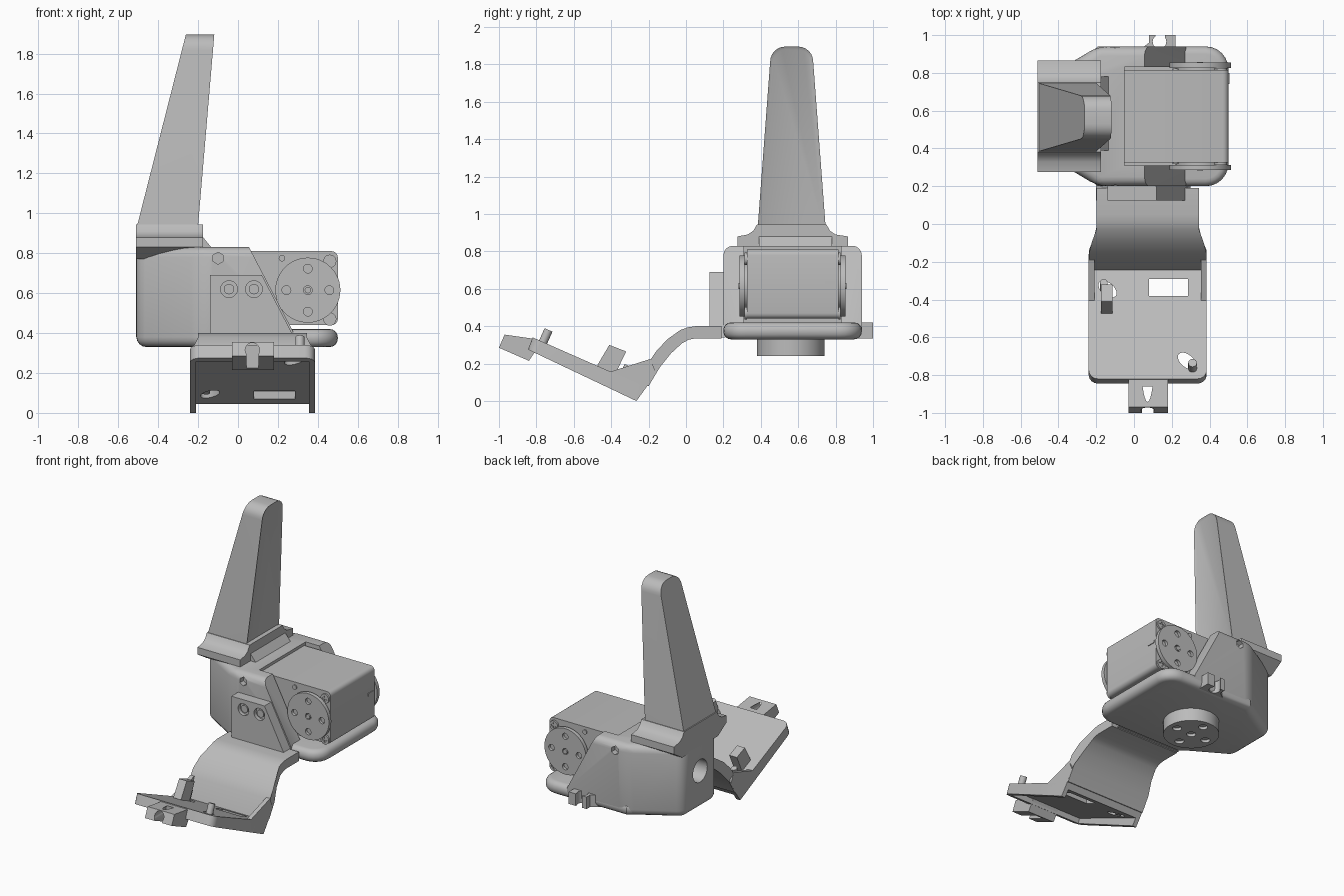
import bpy, bmesh, math
from mathutils import Matrix, Vector

if "Cube" in bpy.data.objects:
    bpy.data.objects.remove(bpy.data.objects["Cube"], do_unlink=True)

grey = bpy.data.materials.new("plain grey")
grey.use_nodes = True
grey.diffuse_color = (0.5, 0.5, 0.5, 1)
grey.node_tree.nodes["Principled BSDF"].inputs["Base Color"].default_value = (0.5, 0.5, 0.5, 1)


def finish(name, bm):
    bmesh.ops.recalc_face_normals(bm, faces=bm.faces)
    mesh = bpy.data.meshes.new(name)
    bm.to_mesh(mesh)
    bm.free()
    mesh.materials.append(grey)
    obj = bpy.data.objects.new(name, mesh)
    bpy.context.collection.objects.link(obj)
    return obj


def prism(name, pts, axis, a, b, bevel=0, segs=4, pick=None, shape=None):
    """Extrude a flat outline along an axis, optionally rounding chosen edges."""
    place = {"x": lambda u, v, t: (t, u, v), "y": lambda u, v, t: (u, t, v),
             "z": lambda u, v, t: (u, v, t)}[axis]
    bm = bmesh.new()
    rings = [[bm.verts.new(place(u, v, t)) for u, v in pts] for t in (a, b)]
    for ring in rings:
        bm.faces.new(ring)
    n = len(pts)
    for i in range(n):
        j = (i + 1) % n
        bm.faces.new((rings[0][i], rings[0][j], rings[1][j], rings[1][i]))
    if shape:
        for v in bm.verts:
            v.co = shape(v.co)
    bmesh.ops.recalc_face_normals(bm, faces=bm.faces)
    if bevel:
        edges = [e for e in bm.edges if pick is None or pick(e)]
        bmesh.ops.bevel(bm, geom=edges, offset=bevel, segments=segs, profile=0.5,
                        affect="EDGES", clamp_overlap=True)
    return finish(name, bm)


def box(name, x, y, z, bevel=0):
    pts = [(x[0], y[0]), (x[1], y[0]), (x[1], y[1]), (x[0], y[1])]
    return prism(name, pts, "z", z[0], z[1], bevel)


def rod(name, start, end, r, segs=32, oval=1, turn=0):
    start, end = Vector(start), Vector(end)
    d = end - start
    bm = bmesh.new()
    mat = (Matrix.Translation((start + end) / 2) @ d.to_track_quat("Z", "Y").to_matrix().to_4x4()
           @ Matrix.Rotation(turn, 4, "Z") @ Matrix.Diagonal((oval, 1, 1, 1)))
    bmesh.ops.create_cone(bm, cap_ends=True, segments=segs, radius1=r, radius2=r,
                          depth=d.length, matrix=mat)
    return finish(name, bm)


def cut(obj, *cutters):
    for c in cutters:
        mod = obj.modifiers.new("cut", "BOOLEAN")
        mod.operation, mod.solver, mod.object = "DIFFERENCE", "EXACT", c
    dg = bpy.context.evaluated_depsgraph_get()
    mesh = bpy.data.meshes.new_from_object(obj.evaluated_get(dg))
    obj.modifiers.clear()
    obj.data = mesh
    for c in cutters:
        bpy.data.objects.remove(c, do_unlink=True)
    return obj


def vertical(e):
    a, b = e.verts
    return abs(a.co.z - b.co.z) > 0.05


# Housing: tapered shell, sloped open end, cavity for the motor
MID = 0.57
outline = [(-0.51, 0.39), (-0.19, 0.2), (0.4, 0.2), (0.4, 0.94), (-0.19, 0.94), (-0.51, 0.75)]
housing = prism("housing", outline, "z", 0.33, 0.83, 0.05)
cut(housing,
    prism("slope_cutter", [(0.04, 0.86), (0.275, 0.41), (0.275, 0.3), (0.7, 0.3), (0.7, 0.86)],
          "y", 0, 1.2),
    box("cavity_cutter", (-0.05, 0.6), (0.31, 0.83), (0.42, 0.9)),
    rod("cable_cutter", (-0.6, MID, 0.6), (-0.3, MID, 0.6), 0.08),
    *[rod("bolt_cutter", (-0.1, y0, 0.775), (-0.1, y1, 0.775), 0.03, 6)
      for y0, y1 in ((0.1, 0.24), (0.9, 1))])

# Base tray with fully rounded rim
tray_pts = [(-0.45, 0.4), (-0.19, 0.2)]
for cy, start in ((0.32, -90), (0.82, 0)):
    for k in range(7):
        t = math.radians(start + k * 15)
        tray_pts.append((0.38 + 0.12 * math.cos(t), cy + 0.12 * math.sin(t)))
tray_pts += [(-0.19, 0.94), (-0.45, 0.74)]
prism("base_tray", tray_pts, "z", 0.33, 0.42, 0.04, pick=lambda e: not vertical(e))

# Rear forked clip
clip = prism("rear_clip", [(0.0, 0.9), (0.08, 0.96), (0.08, 1.0), (0.22, 1.0), (0.22, 0.9)],
             "z", 0.335, 0.42)
cut(clip, box("slot_cutter", (0.115, 0.165), (0.96, 1.1), (0.3, 0.5)),
    rod("round_cutter", (0.135, 0.965, 0.3), (0.135, 0.965, 0.5), 0.036))


def horn(name, centre, axis, r, depth, hole_r):
    """Round output disc with a ring of holes and a centre hole."""
    c, a = Vector(centre), Vector(axis)
    u = Vector((1, 0, 0))
    w = a.cross(u)
    disc = rod(name, c, c + a * depth, r, 48)
    spots = [c + (u * math.cos(k * math.pi / 2) + w * math.sin(k * math.pi / 2)) * r * 0.66
             for k in range(4)] + [c]
    return cut(disc, *[rod("horn_cutter", p + a * (depth - 0.02), p + a * (depth + 0.05), hole_r, 20)
                       for p in spots])


horn("bottom_output", (-0.01, 0.56, 0.34), (0, 0, -1), 0.18, 0.1, 0.03)

# Drive motor with a disc on each side and corner screws
prism("motor", [(-0.06, 0.44), (0.5, 0.44), (0.5, 0.81), (-0.06, 0.81)], "y", 0.325, 0.815, 0.03,
      pick=lambda e: min(v.co.x for v in e.verts) > 0.4 and abs(e.verts[0].co.y - e.verts[1].co.y) > 0.1)
for side, y, s in (("front", 0.325, -1), ("rear", 0.815, 1)):
    horn(side + "_disc", (0.35, y + s * 0.012, 0.615), (0, s, 0), 0.163, 0.027, 0.022)
    rod(side + "_hub", (0.35, y, 0.615), (0.35, y + s * 0.02, 0.615), 0.13)
    rod(side + "_cap", (0.35, y, 0.615), (0.35, y + s * 0.043, 0.615), 0.016, 16)
    for z in (0.47, 0.76):
        screw = rod(side + "_screw", (0.46, y, z), (0.46, y + s * 0.012, z), 0.033, 20)
        cut(screw, box("cross_a", (0.44, 0.48), (y + s * 0.006 - 0.0, y + s * 0.02), (z - 0.006, z + 0.006)),
            box("cross_b", (0.454, 0.466), (y + s * 0.006, y + s * 0.02), (z - 0.02, z + 0.02)))
    rod(side + "_pin", (0.22, y, 0.775), (0.22, y + s * 0.008, 0.775), 0.016, 16)
box("motor_lug", (0.485, 0.505), (0.74, 0.8), (0.625, 0.645))

# Finger and its flared foot
prism("finger_foot", [(0.37, 0.77), (0.275, 0.83), (0.275, 0.88), (0.33, 0.89), (0.36, 0.91),
                      (0.38, 0.945), (0.75, 0.945), (0.77, 0.91), (0.8, 0.89), (0.865, 0.88),
                      (0.865, 0.83), (0.77, 0.77)], "x", -0.51, -0.175)
prism("foot_wedge", [(-0.2, 0.82), (-0.13, 0.825), (-0.175, 0.88), (-0.2, 0.88)], "y", 0.39, 0.78)


def lean(co):
    h = max(co.z - 0.94, 0)
    return Vector((-0.505 + 0.255 * h if co.x < 0 else -0.2 + 0.085 * h, co.y, co.z))


tip = []
for cy, start in ((0.6, 0), (0.53, 90)):
    for k in range(7):
        t = math.radians(start + k * 15)
        tip.append((cy + 0.08 * math.cos(t), 1.815 + 0.08 * math.sin(t)))
finger = prism("finger", [(0.38, 0.9), (0.75, 0.9), (0.745, 0.95)] + tip + [(0.385, 0.95)],
               "x", -1, 1, shape=lean)
bm = bmesh.new()
bm.from_mesh(finger.data)
pad = max(bm.faces, key=lambda f: f.normal.x * f.calc_area())
bmesh.ops.inset_region(bm, faces=[pad], thickness=0.016, depth=-0.008)
bm.to_mesh(finger.data)
bm.free()

# Side mounting plate with two bolt holes
mount = prism("mount_plate", [(-0.14, 0.69), (0.12, 0.69), (0.27, 0.4), (0.3, 0.34), (-0.2, 0.34),
                              (-0.14, 0.4)], "y", 0.125, 0.21)
cut(mount, *[rod("bolt_cutter", (x, 0.1, 0.62), (x, 0.15, 0.62), 0.042) for x in (-0.045, 0.08)])
for x in (-0.045, 0.08):
    rod("mount_bolt", (x, 0.135, 0.62), (x, 0.16, 0.62), 0.026, 20)

# Curved arm, widening towards the foot plate
ARM_X = 0.0725


def widen(co):
    t = min(max((-0.05 - co.y) / 0.08, 0), 1)
    return Vector((ARM_X + math.copysign(0.272 + 0.04 * t, co.x), co.y, co.z))


prism("curved_arm", [(0.19, 0.4), (0.05, 0.4), (0.01, 0.394), (-0.03, 0.38), (-0.1, 0.33),
                     (-0.16, 0.265), (-0.19, 0.22), (-0.245, 0.085), (-0.2, 0.08), (-0.14, 0.18),
                     (-0.08, 0.255), (-0.02, 0.31), (0.015, 0.328), (0.05, 0.335), (0.19, 0.335)],
      "x", -1, 1, shape=widen)

# Sloping foot plate, hollow beneath, with window and slots
plate = prism("foot_plate", [(-0.82, 0.34), (-0.24, 0.085), (-0.2, 0.09), (-0.265, 0), (-0.845, 0.275)],
              "x", -0.24, 0.385, 0.05,
              pick=lambda e: max(v.co.y for v in e.verts) < -0.8 and e.verts[0].co.x == e.verts[1].co.x)
cut(plate, prism("pocket_cutter", [(-0.795, 0.29), (-0.19, 0.026), (-0.26, -0.05), (-0.83, 0.2)],
                 "x", -0.21, 0.355),
    box("window_cutter", (0.08, 0.285), (-0.38, -0.29), (-0.1, 0.5)),
    *[rod("slot_cutter", (x, y, -0.1), (x, y, 0.5), 0.033, 24, 1.7, -0.7)
      for x, y in ((-0.14, -0.345), (0.28, -0.725))])
for x0 in (-0.24, 0.355):
    prism("side_gusset", [(-0.41, 0.155), (-0.19, 0.225), (-0.16, 0.15), (-0.265, 0.0), (-0.4, 0.07)],
          "x", x0, x0 + 0.03)

# Clip block, pins and front tab
prism("clip_block", [(-0.41, 0.3), (-0.32, 0.265), (-0.38, 0.14), (-0.475, 0.19)], "x", -0.175, -0.115)
rod("front_pin", (0.31, -0.775, 0.29), (0.31, -0.735, 0.38), 0.023, 20)
rod("rear_pin", (-0.16, -0.35, 0.1), (-0.16, -0.31, 0.19), 0.02, 20)
tab = prism("front_tab", [(-1.0, 0.285), (-0.97, 0.355), (-0.8, 0.331), (-0.79, 0.29), (-0.84, 0.215)],
            "x", -0.03, 0.18)
cut(tab, rod("round_cutter", (0.072, -1.1, 0.315), (0.072, -0.86, 0.315), 0.036),
    box("slot_cutter", (0.042, 0.102), (-1.1, -0.86), (0.1, 0.3)))

# Smooth shading with sharp edges kept
bpy.ops.object.select_all(action="DESELECT")
for obj in bpy.context.collection.objects:
    if obj.type == "MESH" and grey.name in obj.data.materials:
        obj.select_set(True)
        bpy.context.view_layer.objects.active = obj
bpy.ops.object.shade_smooth_by_angle(angle=math.radians(30))
